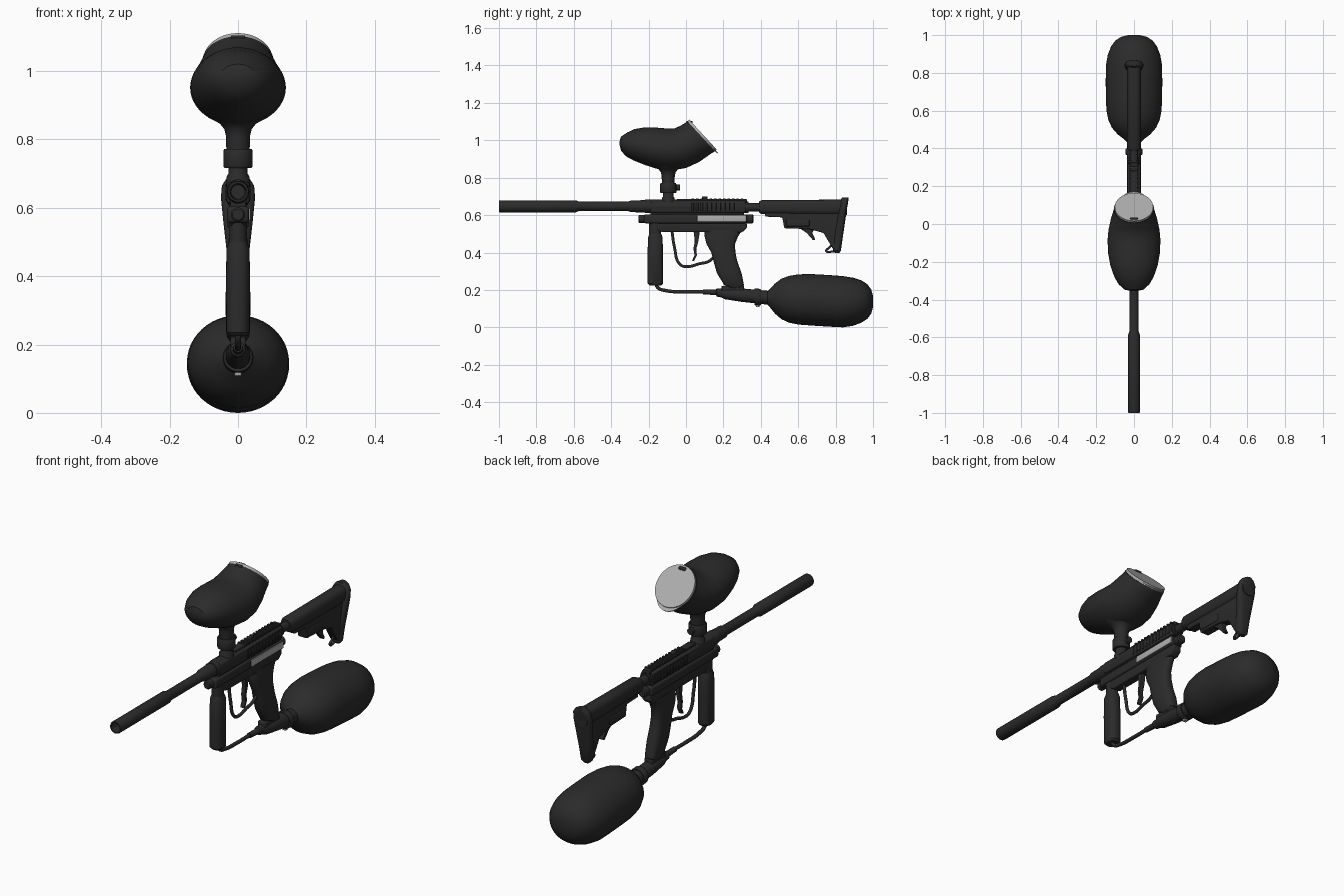
import bpy, bmesh, math
from mathutils import Vector


def material(name, v):
    m = bpy.data.materials.new(name)
    m.diffuse_color = (v, v, v, 1)
    return m


BLACK = material("matte black", 0.024)
SILVER = material("silver grey", 0.42)


def finish(bm, name, mat, angle=35):
    bmesh.ops.recalc_face_normals(bm, faces=bm.faces[:])
    me = bpy.data.meshes.new(name)
    bm.to_mesh(me)
    bm.free()
    me.materials.append(mat)
    me.shade_smooth()
    me.set_sharp_from_angle(angle=math.radians(angle))
    ob = bpy.data.objects.new(name, me)
    bpy.context.collection.objects.link(ob)
    return ob


def loft(name, rings, mat=BLACK, seg=32, n=2.0, x=0.0):
    """Rings are (low point (y,z), high point (y,z), half width in x); n squares them off."""
    bm = bmesh.new()
    loops = []
    for b, t, w in rings:
        c = Vector((x, (b[0] + t[0]) / 2, (b[1] + t[1]) / 2))
        u = Vector((0, (t[0] - b[0]) / 2, (t[1] - b[1]) / 2))
        loop = []
        for i in range(seg):
            a = 2 * math.pi * i / seg
            co, si = math.cos(a), math.sin(a)
            co = math.copysign(abs(co) ** (2 / n), co)
            si = math.copysign(abs(si) ** (2 / n), si)
            loop.append(bm.verts.new(c + u * co + Vector((w * si, 0, 0))))
        loops.append(loop)
    for p, q in zip(loops, loops[1:]):
        for i in range(seg):
            j = (i + 1) % seg
            bm.faces.new((p[i], p[j], q[j], q[i]))
    bm.faces.new(loops[0])
    bm.faces.new(loops[-1])
    return finish(bm, name, mat)


def rod(name, stations, mat=BLACK, seg=32, x=0.0):
    """Turned part along y from (y, centre z, radius)."""
    return loft(name, [((y, z - r), (y, z + r), r) for y, z, r in stations], mat, seg, x=x)


def post(name, y, stations, mat=BLACK, seg=32):
    """Turned part along z from (z, radius)."""
    return loft(name, [((y - r, z), (y + r, z), r) for z, r in stations], mat, seg)


def prism(name, pts, x0, x1, mat=BLACK, bevel=0.006):
    """Side outline in (y,z) extruded across x with rounded edges."""
    bm = bmesh.new()
    f = bm.faces.new([bm.verts.new((x0, y, z)) for y, z in pts])
    g = bmesh.ops.extrude_face_region(bm, geom=[f])
    for v in g["geom"]:
        if isinstance(v, bmesh.types.BMVert):
            v.co.x = x1
    bmesh.ops.recalc_face_normals(bm, faces=bm.faces[:])
    if bevel:
        bmesh.ops.bevel(bm, geom=bm.edges[:], offset=bevel, segments=3,
                        profile=0.5, affect='EDGES', clamp_overlap=True)
    return finish(bm, name, mat)


def box(name, y0, y1, z0, z1, x0, x1, mat=BLACK, bevel=0.004):
    return prism(name, [(y0, z0), (y1, z0), (y1, z1), (y0, z1)], x0, x1, mat, bevel)


def wire(name, pts, r, mat=BLACK):
    cu = bpy.data.curves.new(name, 'CURVE')
    cu.dimensions = '3D'
    cu.bevel_depth, cu.bevel_resolution, cu.use_fill_caps = r, 3, True
    sp = cu.splines.new('BEZIER')
    sp.bezier_points.add(len(pts) - 1)
    for bp, (y, z) in zip(sp.bezier_points, pts):
        bp.co = (0, y, z)
        bp.handle_left_type = bp.handle_right_type = 'AUTO'
    cu.materials.append(mat)
    ob = bpy.data.objects.new(name, cu)
    bpy.context.collection.objects.link(ob)
    return ob


# Barrel with hollow muzzle
Z = 0.647
rod("barrel", [(-0.9, Z, 0.02), (-1, Z, 0.024), (-1, Z, 0.03), (-0.995, Z, 0.032), (-0.59, Z, 0.032),
               (-0.57, Z, 0.025), (-0.31, Z, 0.025), (-0.295, Z, 0.031), (-0.19, Z, 0.034)])

# Receiver: upper tube, upper housing, lower tube body and trigger frame
rod("upper_tube", [(-0.22, Z, 0.036), (0.32, Z, 0.036)])
box("upper_housing", -0.19, 0.32, 0.612, 0.675, -0.034, 0.034, bevel=0.01)
box("lower_body", -0.225, 0.325, 0.556, 0.604, -0.032, 0.032, bevel=0.01)
box("body_spine", -0.19, 0.31, 0.59, 0.63, -0.022, 0.022)
prism("trigger_frame", [(-0.2, 0.56), (-0.165, 0.525), (-0.13, 0.51), (0.30, 0.508), (0.325, 0.53),
                        (0.325, 0.56)], -0.024, 0.024)
rod("front_plug", [(-0.255, 0.58, 0.016), (-0.25, 0.58, 0.021), (-0.2, 0.58, 0.021)])
rod("rear_plug", [(0.31, 0.58, 0.02), (0.33, 0.58, 0.024), (0.355, 0.58, 0.024), (0.362, 0.58, 0.018)])
box("side_plate", 0.06, 0.32, 0.564, 0.598, 0.029, 0.036, SILVER, 0.0015)

# Top rail, its teeth and side ribs
box("top_rail", -0.05, 0.325, 0.665, 0.686, -0.02, 0.02, bevel=0.003)
for i in range(12):
    y = 0.03 + i * 0.024
    box("rail_tooth", y, y + 0.012, 0.68, 0.69, -0.024, 0.024, bevel=0.002)
    box("side_rib", y, y + 0.012, 0.622, 0.668, -0.038, 0.038, bevel=0.002)
box("cocking_knob", 0.085, 0.115, 0.685, 0.7, -0.01, 0.01)

# Feed neck, clamp collar and clamp screw
F = -0.095
post("feed_neck", F, [(0.66, 0.036), (0.69, 0.034), (0.7, 0.028), (0.73, 0.028)])
post("feed_collar", F, [(0.717, 0.04), (0.722, 0.043), (0.767, 0.043), (0.772, 0.04)])
rod("clamp_screw", [(-0.07, 0.748, 0.008), (-0.05, 0.748, 0.008), (-0.05, 0.748, 0.016),
                    (-0.032, 0.748, 0.016)], seg=16)

# Hopper: funnel, shell, lid
post("hopper_funnel", F, [(0.76, 0.034), (0.81, 0.035), (0.83, 0.04), (0.845, 0.052), (0.865, 0.085),
                          (0.89, 0.1)])
loft("hopper_shell", [
    ((-0.355, 0.975), (-0.355, 0.995), 0.015), ((-0.347, 0.945), (-0.347, 1.02), 0.052),
    ((-0.322, 0.915), (-0.312, 1.043), 0.083), ((-0.28, 0.892), (-0.275, 1.06), 0.105),
    ((-0.22, 0.868), (-0.22, 1.069), 0.125), ((-0.15, 0.846), (-0.16, 1.068), 0.137),
    ((-0.07, 0.84), (-0.10, 1.063), 0.14), ((0.0, 0.852), (-0.06, 1.064), 0.135),
    ((0.07, 0.884), (-0.025, 1.08), 0.123), ((0.15, 0.94), (0.003, 1.098), 0.105)], seg=48)


def lid_disc(name, drop, near, far, w, mat):
    n, d = Vector((0.733, 0.68)), Vector((0.68, -0.733)) * drop
    b, t = Vector((0.15, 0.938)) + d, Vector((0.003, 1.098)) + d
    loft(name, [(b + n * s, t + n * s, w) for s in (near, far)], mat, 48)


lid_disc("lid_rim", 0, -0.008, 0.006, 0.106, BLACK)
lid_disc("lid", 0, 0.005, 0.019, 0.102, SILVER)
lid_disc("lid_tab", 0.018, 0.006, 0.012, 0.085, SILVER)
box("lid_hinge", 0.002, 0.035, 1.078, 1.104, -0.02, 0.02)

# Foregrip
loft("foregrip_neck", [((-0.197, 0.47), (-0.133, 0.47), 0.027), ((-0.197, 0.57), (-0.133, 0.57), 0.027)])
loft("foregrip", [((y0, z), (y1, z), w) for y0, y1, z, w in (
    (-0.195, -0.13, 0.225, 0.027), (-0.205, -0.122, 0.235, 0.034), (-0.206, -0.123, 0.38, 0.035),
    (-0.203, -0.125, 0.48, 0.034), (-0.196, -0.132, 0.5, 0.027))], n=2.4)

# Pistol grip, trigger and guard
loft("pistol_grip", [((y0, z), (y1, z + 0.0), w) for y0, y1, z, w in (
    (0.235, 0.30, 0.21, 0.024), (0.205, 0.31, 0.225, 0.034), (0.165, 0.297, 0.29, 0.036),
    (0.148, 0.275, 0.35, 0.036), (0.135, 0.264, 0.40, 0.034), (0.11, 0.262, 0.445, 0.033),
    (0.10, 0.278, 0.485, 0.03), (0.10, 0.30, 0.52, 0.026))], n=2.8)
wire("trigger_guard", [(-0.075, 0.515), (-0.062, 0.43), (-0.03, 0.335), (0.01, 0.325), (0.07, 0.34),
                       (0.12, 0.352), (0.155, 0.38)], 0.008)
prism("trigger", [(0.04, 0.52), (0.047, 0.46), (0.04, 0.42), (0.046, 0.385), (0.032, 0.355), (0.043, 0.355),
                  (0.058, 0.385), (0.055, 0.42), (0.066, 0.46), (0.075, 0.52)], -0.012, 0.012, bevel=0.003)

# Gas hose, tank adapter and collar
wire("gas_hose", [(-0.165, 0.25), (-0.15, 0.212), (-0.11, 0.197), (0.0, 0.19), (0.1, 0.19), (0.18, 0.185)], 0.0095)
rod("hose_fitting", [(0.09, 0.19, 0.013), (0.16, 0.187, 0.015), (0.165, 0.186, 0.022), (0.21, 0.183, 0.024)])
rod("tank_adapter", [(0.185, 0.183, 0.022), (0.21, 0.18, 0.03), (0.30, 0.172, 0.036), (0.45, 0.157, 0.037)])
rod("adapter_collar", [(0.365, 0.163, 0.042), (0.37, 0.163, 0.045), (0.395, 0.161, 0.045), (0.4, 0.161, 0.042)])
box("grip_foot", 0.19, 0.31, 0.185, 0.222, -0.022, 0.022)
box("gauge_pin", 0.375, 0.392, 0.108, 0.122, -0.01, 0.01, SILVER, 0.002)

# Air tank, slightly oval and nose-up
loft("air_tank", [((y, z - r), (y, z + r), r * 1.085) for y, z, r in (
    (0.435, 0.157, 0.036), (0.45, 0.156, 0.05), (0.475, 0.154, 0.08), (0.51, 0.152, 0.108),
    (0.55, 0.15, 0.125), (0.60, 0.149, 0.134), (0.66, 0.148, 0.1375), (0.76, 0.142, 0.138),
    (0.84, 0.137, 0.137), (0.895, 0.137, 0.128), (0.94, 0.138, 0.112), (0.97, 0.138, 0.092),
    (0.99, 0.138, 0.065), (1.0, 0.138, 0.03))], seg=48)

# Stock: buffer tube, sleeve, lower web, butt pad, lever and sling loop
rod("buffer_tube", [(0.3, 0.642, 0.024), (0.36, 0.642, 0.022), (0.42, 0.642, 0.022)])
rod("stock_ring", [(0.322, 0.642, 0.03), (0.335, 0.642, 0.03)])
loft("stock_sleeve", [((0.39, 0.614), (0.39, 0.672), 0.03), ((0.405, 0.605), (0.405, 0.68), 0.036),
                      ((0.70, 0.6), (0.70, 0.682), 0.037), ((0.86, 0.6), (0.86, 0.684), 0.037)], n=2.6)
prism("stock_web", [(0.42, 0.62), (0.425, 0.592), (0.515, 0.588), (0.525, 0.53), (0.66, 0.525), (0.735, 0.505),
                    (0.785, 0.42), (0.82, 0.405), (0.852, 0.62)], -0.026, 0.026)
box("stock_latch", 0.535, 0.66, 0.54, 0.575, -0.03, 0.03)
loft("butt_pad", [((y0, z), (y1, z), w) for y0, y1, z, w in (
    (0.798, 0.82, 0.397, 0.016), (0.785, 0.828, 0.41, 0.028), (0.79, 0.838, 0.48, 0.034),
    (0.805, 0.85, 0.56, 0.043), (0.818, 0.86, 0.63, 0.05), (0.826, 0.866, 0.665, 0.047),
    (0.83, 0.869, 0.685, 0.034), (0.835, 0.869, 0.695, 0.016))], n=3)
prism("stock_lever", [(0.60, 0.535), (0.645, 0.505), (0.68, 0.465), (0.692, 0.468), (0.675, 0.505),
                      (0.69, 0.535)], -0.013, 0.013, bevel=0.003)
wire("sling_loop", [(0.79, 0.45), (0.765, 0.425), (0.75, 0.408), (0.78, 0.405), (0.81, 0.412)], 0.006)
